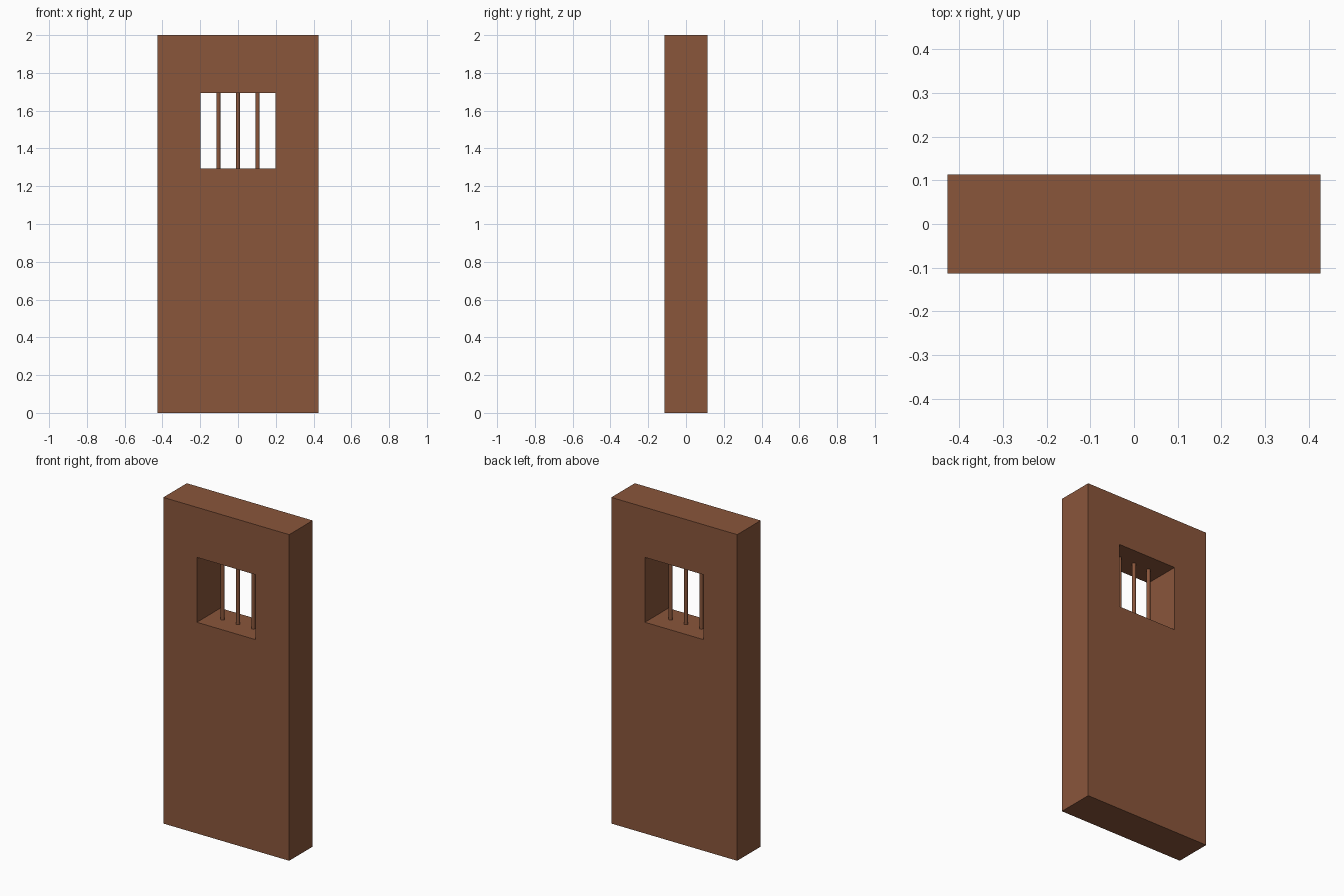
import bpy
import bmesh

if "Cube" in bpy.data.objects:
    bpy.data.objects.remove(bpy.data.objects["Cube"])

W, D, H = 0.427, 0.1135, 2.0        # half width, half depth, height
WIN, Z0, Z1 = 0.199, 1.295, 1.693   # window half width, bottom, top

brown = bpy.data.materials.new("brown wood")
brown.diffuse_color = (0.254, 0.093, 0.044, 1)
brown.use_nodes = True
brown.node_tree.nodes["Principled BSDF"].inputs["Base Color"].default_value = brown.diffuse_color


def finish(bm, name):
    bmesh.ops.recalc_face_normals(bm, faces=bm.faces)
    mesh = bpy.data.meshes.new(name)
    bm.to_mesh(mesh)
    bm.free()
    mesh.materials.append(brown)
    obj = bpy.data.objects.new(name, mesh)
    bpy.context.collection.objects.link(obj)
    return obj


# Door slab with a square window opening through it
bm = bmesh.new()


def loop(hw, low, high, y):
    return [bm.verts.new((x, y, z)) for x, z in
            ((-hw, low), (hw, low), (hw, high), (-hw, high))]


loops = [loop(W, 0, H, -D), loop(WIN, Z0, Z1, -D),
         loop(WIN, Z0, Z1, D), loop(W, 0, H, D)]
for k in range(4):
    a, b = loops[k], loops[(k + 1) % 4]
    for i in range(4):
        j = (i + 1) % 4
        bm.faces.new((a[i], a[j], b[j], b[i]))
finish(bm, "door_slab")

# Upright round bars in the middle of the opening
for i in (-1, 0, 1):
    bm = bmesh.new()
    bmesh.ops.create_cone(bm, cap_ends=True, segments=16, radius1=0.011,
                          radius2=0.011, depth=Z1 - Z0)
    bar = finish(bm, f"window_bar_{i + 2}")
    bar.location = (i * 0.104, 0, (Z0 + Z1) / 2)
    for p in bar.data.polygons:
        p.use_smooth = len(p.vertices) == 4
